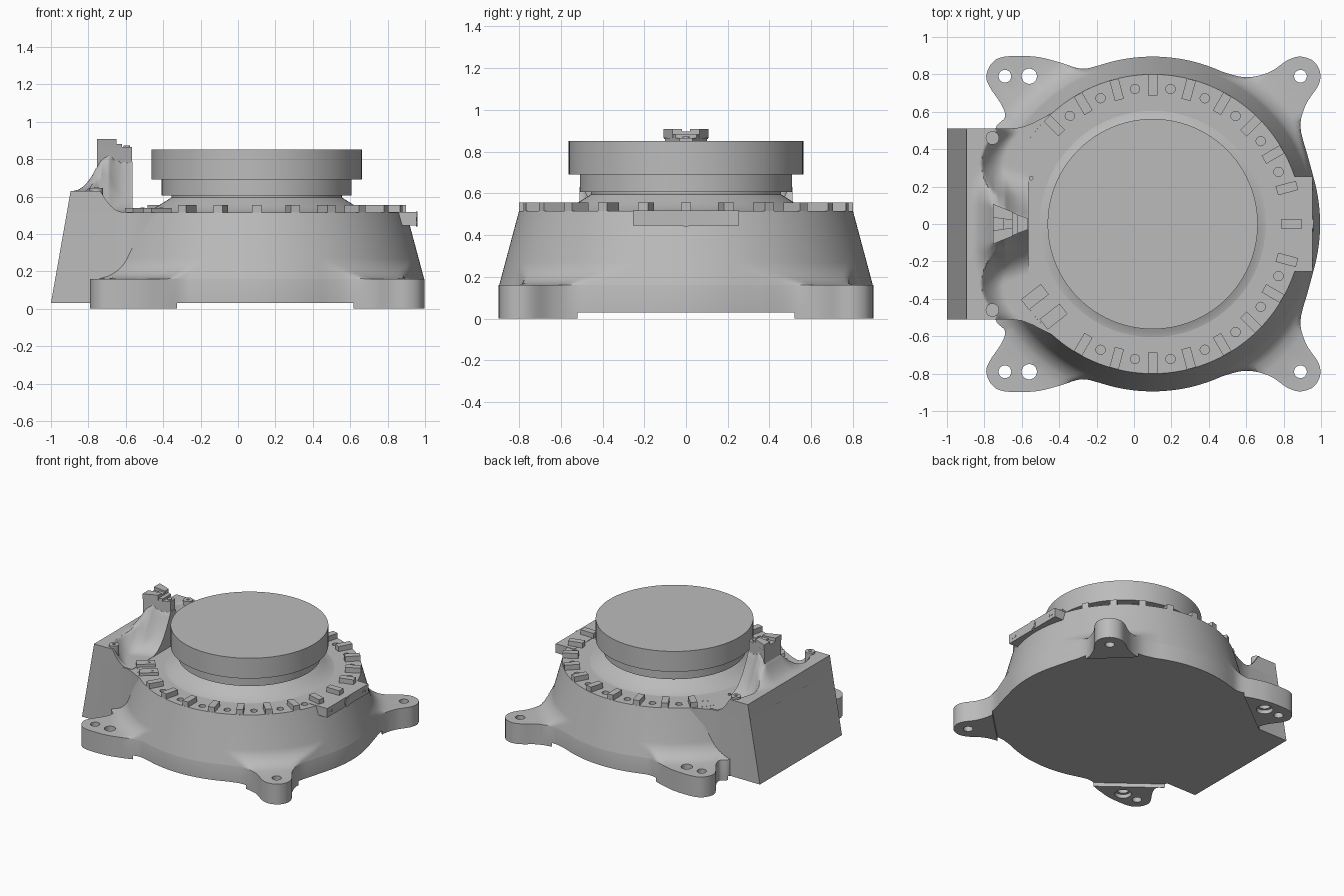
import bpy, bmesh
from math import sin, cos, pi, radians, sqrt, hypot
from mathutils import Vector, Matrix

if "Cube" in bpy.data.objects:
    bpy.data.objects.remove(bpy.data.objects["Cube"])

grey = bpy.data.materials.new("plain grey")
grey.use_nodes = True
grey.diffuse_color = (0.5, 0.5, 0.5, 1)
grey.node_tree.nodes["Principled BSDF"].inputs["Base Color"].default_value = (0.5, 0.5, 0.5, 1)

CX = 0.1        # centre of the round housing
DECK = 0.515    # height of the bolt deck


def finish(name, bm, smooth=35):
    bmesh.ops.remove_doubles(bm, verts=bm.verts, dist=0.0004)
    bmesh.ops.recalc_face_normals(bm, faces=bm.faces)
    mesh = bpy.data.meshes.new(name)
    bm.to_mesh(mesh)
    bm.free()
    obj = bpy.data.objects.new(name, mesh)
    bpy.context.collection.objects.link(obj)
    mesh.materials.append(grey)
    mesh.shade_smooth()
    mesh.set_sharp_from_angle(angle=radians(smooth))
    return obj


def loft(name, rings, smooth=35):
    bm = bmesh.new()
    loops = [[bm.verts.new(p) for p in ring] for ring in rings]
    for a, b in zip(loops, loops[1:]):
        for i in range(len(a)):
            j = (i + 1) % len(a)
            bm.faces.new((a[i], a[j], b[j], b[i]))
    bm.faces.new(loops[0][::-1])
    bm.faces.new(loops[-1])
    return finish(name, bm, smooth)


def prism(name, outline, z0, z1):
    return loft(name, [[(x, y, z) for x, y in outline] for z in (z0, z1)])


def add_cyl(bm, x, y, z0, z1, r, n=24):
    bmesh.ops.create_cone(bm, cap_ends=True, segments=n, radius1=r, radius2=r, depth=z1 - z0,
                          matrix=Matrix.Translation((x, y, (z0 + z1) / 2)))


def add_box(bm, matrix, size):
    bmesh.ops.create_cube(bm, size=1, matrix=matrix @ Matrix.Diagonal((*size, 1)))


def polar(r, deg):
    return CX + r * cos(radians(deg)), r * sin(radians(deg))


def spline(pts, steps=5):
    """Closed smooth curve through the points."""
    out, n = [], len(pts)
    for i in range(n):
        a, b, c, d = (Vector(pts[(i + k) % n]) for k in (-1, 0, 1, 2))
        for s in range(steps):
            t = s / steps
            out.append(0.5 * (2 * b + (c - a) * t + (2 * a - 5 * b + 4 * c - d) * t * t
                              + (3 * b - a - 3 * c + d) * t ** 3))
    return out


def cut(obj, bm):
    cutter = finish("hole_cutter", bm)
    cutter.hide_render = True
    mod = obj.modifiers.new("holes", "BOOLEAN")
    mod.operation, mod.solver, mod.object = "DIFFERENCE", "EXACT", cutter
    bpy.context.view_layer.objects.active = obj
    bpy.ops.object.modifier_apply(modifier=mod.name)
    bpy.data.objects.remove(cutter)
    obj.data.set_sharp_from_angle(angle=radians(35))


# Footprint: round base with four blended mounting feet
RB, RT, ZF = 0.895, 0.80, 0.16
right_foot = [(.93, .36), (.89, .52), (.92, .64), (.985, .74), (.995, .81), (.96, .87), (.89, .895),
              (.82, .875), (.72, .81), (.59, .785), (.44, .825)]
left_foot = [(-.28, .83), (-.4, .865), (-.53, .895), (-.69, .895), (-.76, .86), (-.79, .79),
             (-.77, .73), (-.71, .64), (-.69, .57), (-.74, .51)]
half = ([polar(RB, a) for a in (8, 16)] + right_foot + [polar(RB, a) for a in (76, 84, 92, 100, 108)]
        + left_foot + [polar(RB, a) for a in (156, 168)])
outline = spline([polar(RB, 0)] + half + [polar(RB, 180)] + [(x, -y) for x, y in reversed(half)])


def body_ring(z, limit):
    base = RB + (RT - RB) * max(0, z - ZF) / (DECK - ZF)
    ring = []
    for p in outline:
        d = Vector((p.x - CX, p.y))
        r = base + max(0, min(d.length - RB, limit))
        ring.append((CX + d.x / d.length * r, d.y / d.length * r, z))
    return ring


FILLET, RISE = 0.1, 0.11
rings = [body_ring(0.03, 1), body_ring(ZF, 1)]
for k in range(9):
    t = k / 8
    rings.append(body_ring(ZF + RISE * t + 0.0005, FILLET * (1 - sqrt(1 - (1 - t) ** 2))))
rings.append(body_ring(DECK, 0))
housing = loft("housing", rings)

# Bolt holes in the feet and shallow holes round the deck
holes = bmesh.new()
for s in (1, -1):
    add_cyl(holes, .89, .79 * s, -.1, .3, .034)
    add_cyl(holes, -.69, .79 * s, -.1, .3, .034)
    add_cyl(holes, -.56, .79 * s, -.1, .3, .041)
    add_cyl(holes, -.56, .79 * s, -.1, .05, .06)
for i in range(-8, 10):
    x, y = polar(.728, 7.5 + 15 * i)
    add_cyl(holes, x, y, DECK - .03, DECK + .05, .025, 16)
cut(housing, holes)

# Foot pads under the housing
for s, side in ((1, "back"), (-1, "front")):
    for name, x0, x1 in (("left", .61, 2), ("right", -2, -.32)):
        pts = [(p.x, p.y) for p in outline if p.y * s > .51 and x0 < p.x < x1]
        pad = prism(f"{side}_{name}_foot_pad", pts, 0, .031)
        drill = bmesh.new()
        for hx, r in ((.89, .034), (-.69, .034), (-.56, .06)):
            if x0 < hx < x1:
                add_cyl(drill, hx, .79 * s, -.1, .1, r)
        cut(pad, drill)

# Box-shaped side extension with a sloping outer wall
W = 0.51
flank = [(-.66, W), (-.6, .517), (-.54, .54), (-.49, .567), (-.44, .592), (-.2, .5)]


def extension(z, back):
    side = [(back, W)] + flank
    return [(x, y, z) for x, y in side] + [(x, -y, z) for x, y in reversed(side)]


loft("side_extension", [extension(.03, -1), extension(DECK - .001, -.915)])


# Saddle: raised shoulder scooped down to the deck, swelling into a central buttress
def saddle_height(x, y):
    a = abs(y)
    edge = -.735 - .08 * max(0, 1 - ((a - .32) / .17) ** 2)
    u = min(1, max(0, (x - edge) / .12))
    h = DECK + .002 + .113 * (1 - u) ** 2
    halfwidth = .1 - .07 * min(1, max(0, (x + .755) / .185))
    sx, sy = max(0, -.755 - x) / .135, max(0, a - halfwidth) / .24
    s = min(1, hypot(sx, sy))
    lift = .13 if x < -.75 else .13 + .14 * min(1, (x + .75) / .06)
    return h + lift * (1 - s) ** 2.2


bm = bmesh.new()
NX, NY = 44, 72
grid = []
for i in range(NX + 1):
    x = -.895 + .33 * i / NX
    grid.append([bm.verts.new((x, y, saddle_height(x, y)))
                 for y in (-W + 2 * W * j / NY for j in range(NY + 1))])
for i in range(NX):
    for j in range(NY):
        bm.faces.new((grid[i][j], grid[i + 1][j], grid[i + 1][j + 1], grid[i][j + 1]))
skirt = bmesh.ops.extrude_edge_only(bm, edges=[e for e in bm.edges if e.is_boundary])["geom"]
for v in skirt:
    if isinstance(v, bmesh.types.BMVert):
        v.co.z = DECK - .002
        if v.co.x < -.89:
            v.co.x = -.915
finish("saddle", bm, 40)

# Buttress column and its stepped wedge cap
wedge = lambda x0, x1, a, b: [(x0, -a), (x1, -b), (x1, b), (x0, a)]
prism("buttress_column", wedge(-.755, -.568, .1, .03), .5, .865)
prism("cap_step", wedge(-.755, -.62, .105, .05), .86, .882)
for s, name in ((1, "back"), (-1, "front")):
    prism(f"{name}_cap_jaw", [(-.755, .035 * s), (-.65, .02 * s), (-.65, .065 * s), (-.755, .108 * s)], .865, .908)
prism("cap_bridge", wedge(-.70, -.65, .07, .05), .865, .895)
bm = bmesh.new()
add_cyl(bm, -.595, 0, .86, .872, .017)
finish("cap_pin", bm)

# Corner studs on the shoulder
for s, name in ((1, "back"), (-1, "front")):
    bm = bmesh.new()
    add_cyl(bm, -.757, .46 * s, .55, .645, .036)
    add_cyl(bm, -.757, .46 * s, .64, .65, .012)
    finish(f"{name}_corner_stud", bm)

# Radial lugs round the deck
bm = bmesh.new()
for i in range(-8, 10):
    turn = Matrix.Translation((CX, 0, 0)) @ Matrix.Rotation(radians(15 * i), 4, "Z")
    add_box(bm, turn @ Matrix.Translation((.743, 0, .53)), (.112, .05, .05))
finish("deck_lugs", bm)

# Two low plates with pins
bm = bmesh.new()
for x, y in ((-.53, -.39), (-.43, -.495)):
    spot = Matrix.Translation((x, y, .52)) @ Matrix.Rotation(radians(38), 4, "Z")
    add_box(bm, spot, (.135, .07, .035))
    add_cyl(bm, x + .02, y + .02, .53, .541, .01, 12)
add_cyl(bm, -.55, .245, .5, .525, .012, 12)
finish("deck_plates", bm)

# Side bracket with a round boss and small screws
bm = bmesh.new()
add_box(bm, Matrix.Translation((.875, 0, .482)), (.16, .51, .072))
finish("side_bracket", bm)
bm = bmesh.new()
across = Matrix.Rotation(pi / 2, 4, "Y")
for y, r, d in ((0, .04, .008), (0, .03, .012), (.19, .01, .006), (.22, .01, .006),
                (-.19, .01, .006), (-.22, .01, .006)):
    bmesh.ops.create_cone(bm, cap_ends=True, segments=24, radius1=r, radius2=r, depth=d,
                          matrix=Matrix.Translation((.955, y, .48)) @ across)
finish("bracket_boss_and_screws", bm)

# Turned rotor: flared neck, collar and large disc
profile = [(.61, .514), (.58, .52), (.53, .548), (.455, .595), (.455, .606), (.508, .606),
           (.508, .69), (.562, .69), (.562, .85)]
loft("rotor_disc", [[(*polar(r, 360 * k / 96), z) for k in range(96)] for r, z in profile])
